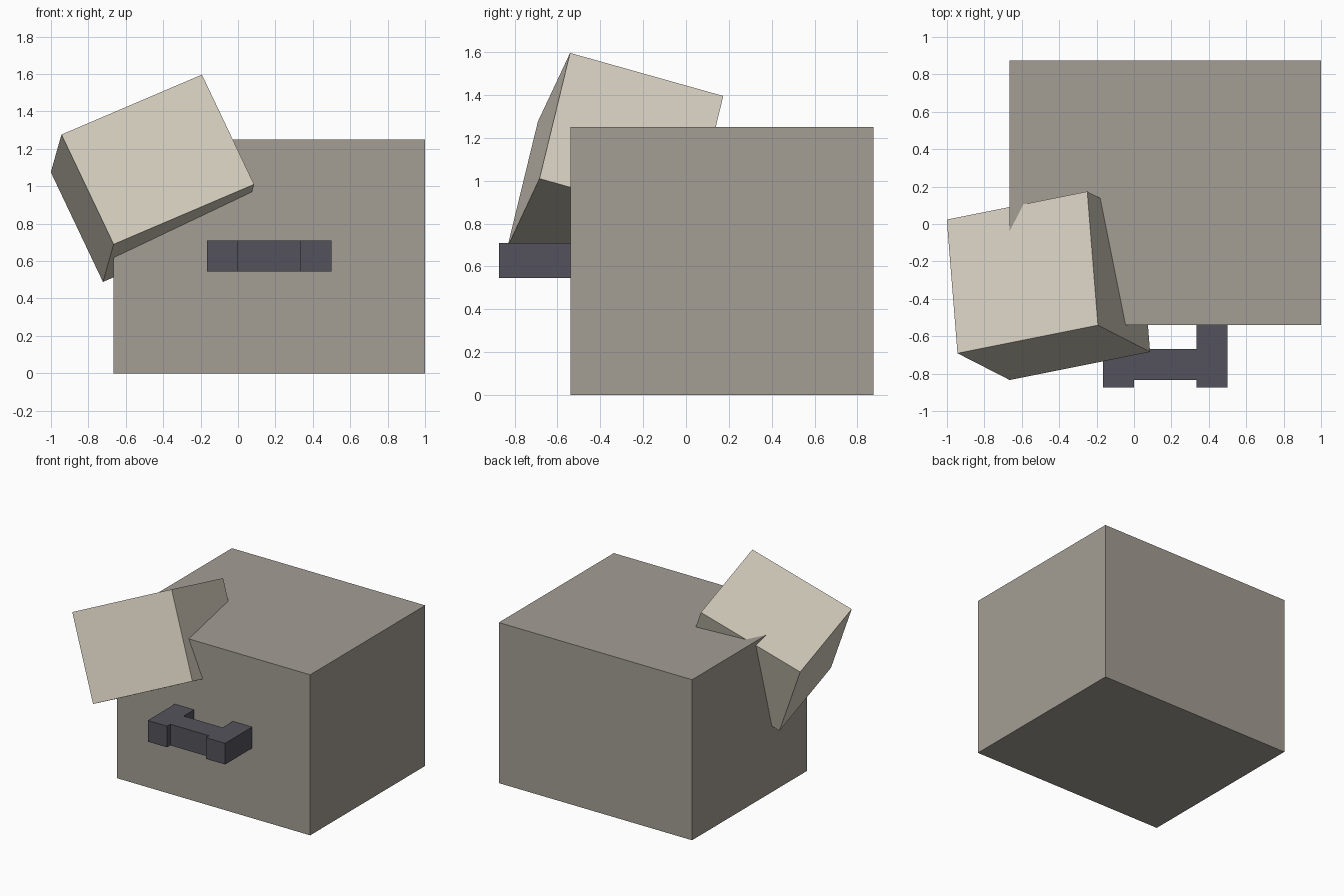
import bpy
import bmesh
from mathutils import Matrix, Vector

if "Cube" in bpy.data.objects:
    bpy.data.objects.remove(bpy.data.objects["Cube"])


def material(name, rgb):
    m = bpy.data.materials.new(name)
    m.diffuse_color = (*rgb, 1)
    m.use_nodes = True
    m.node_tree.nodes["Principled BSDF"].inputs["Base Color"].default_value = m.diffuse_color
    return m


def finish(name, bm, mat):
    bmesh.ops.recalc_face_normals(bm, faces=bm.faces)
    mesh = bpy.data.meshes.new(name)
    bm.to_mesh(mesh)
    bm.free()
    mesh.materials.append(mat)
    obj = bpy.data.objects.new(name, mesh)
    bpy.context.collection.objects.link(obj)
    return obj


def box(name, size, centre, mat, rotation=Matrix.Identity(4)):
    bm = bmesh.new()
    bmesh.ops.create_cube(bm, size=1, matrix=Matrix.Diagonal((*size, 1)))
    obj = finish(name, bm, mat)
    obj.matrix_world = Matrix.Translation(centre) @ rotation
    return obj


grey = material("warm grey", (0.37, 0.34, 0.295))
beige = material("pale beige", (0.66, 0.61, 0.515))
dark = material("dark slate", (0.088, 0.086, 0.106))

# Large upright block
box("main_block", (1.665, 1.415, 1.25), (0.1675, 0.1675, 0.625), grey)

# Tilted block sunk into the upper front left corner
right = Vector((0.75, 0.15, 0.32)).normalized()
back = Vector((-0.055, 0.715, -0.2))
back = (back - right * back.dot(right)).normalized()
tilt = Matrix((right, back, right.cross(back))).transposed().to_4x4()
box("tilted_block", (0.83, 0.745, 0.665), (-0.4575, -0.33, 1.0425), beige, tilt)

# Handle: a plan outline mirrored about its centre, then extruded upward
half = [(0.333, -0.53), (0.333, -0.54), (0.167, -0.54), (0.167, -0.667)]
front = [(0.167, -0.833), (0.167, -0.873), (0.333, -0.873)]
mid = 0.167
outer, inner, tip = 0.333, 0.167, -0.873
side = [(inner, -0.54), (outer, -0.54), (outer, tip),
        (inner, tip), (inner, -0.833)]
outline = [(inner, -0.667)] + side
outline += [(-x, y) for x, y in reversed(outline)]
bm = bmesh.new()
face = bm.faces.new([bm.verts.new((mid + x, y, 0.545)) for x, y in outline])
top = bmesh.ops.extrude_face_region(bm, geom=[face], use_keep_orig=True)["geom"]
bmesh.ops.translate(bm, vec=(0, 0, 0.165),
                    verts=[g for g in top if isinstance(g, bmesh.types.BMVert)])
finish("handle", bm, dark)
